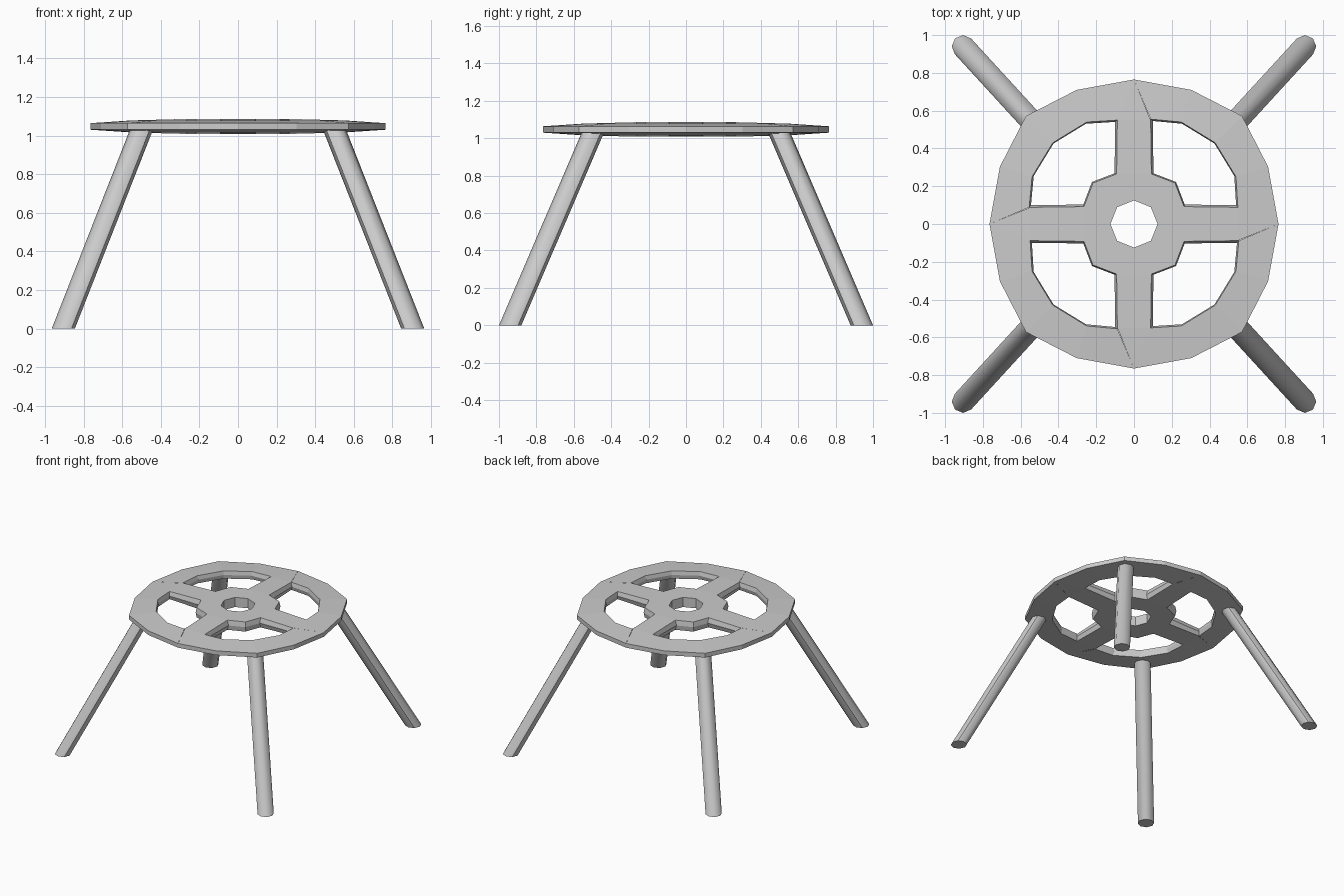
import bpy, bmesh, math
from mathutils import Matrix, Vector

if "Cube" in bpy.data.objects:
    bpy.data.objects.remove(bpy.data.objects["Cube"])


def finish(bm, name, smooth=None):
    bmesh.ops.remove_doubles(bm, verts=bm.verts, dist=0.0005)
    bmesh.ops.recalc_face_normals(bm, faces=bm.faces)
    me = bpy.data.meshes.new(name)
    bm.to_mesh(me)
    bm.free()
    ob = bpy.data.objects.new(name, me)
    bpy.context.collection.objects.link(ob)
    if smooth:
        bpy.ops.object.select_all(action='DESELECT')
        ob.select_set(True)
        bpy.context.view_layer.objects.active = ob
        bpy.ops.object.shade_smooth_by_angle(angle=math.radians(smooth))
    return ob


# Seat: one quarter of the plan, turned four times
outer = [(0.765, 0), (0.71, 0.303), (0.572, 0.572), (0.303, 0.71), (0, 0.765)]
slot = [(0.55, 0.088), (0.54, 0.25), (0.43, 0.43), (0.25, 0.54), (0.088, 0.555)]
hub = [(0.265, 0.092), (0.217, 0.217), (0.092, 0.265)]
bore = [(0.125, 0), (0.089, 0.089), (0, 0.125)]
MID = 1.047


def half_thickness(p):
    r = math.hypot(*p)
    if r > 0.7:
        return 0.017
    return 0.031 if r > 0.5 else 0.039


seat = bmesh.new()


def face(points):
    seat.faces.new([seat.verts.new(p) for p in points])


def mirror_y(p):
    return (p[0], -p[1])


plan = [(outer[i], outer[i + 1], slot[i + 1], slot[i]) for i in range(4)]
plan += [(outer[0], slot[0], mirror_y(slot[0])),
         (slot[0], hub[0], mirror_y(hub[0]), mirror_y(slot[0])),
         (hub[0], bore[0], mirror_y(hub[0])),
         (hub[0], hub[1], bore[1], bore[0]),
         (hub[1], hub[2], bore[2], bore[1])]
slot_loop = slot + hub[::-1]
centre = Vector((0.34, 0.34))

for k in range(4):
    c, s = [(1, 0), (0, 1), (-1, 0), (0, -1)][k]

    def at(p, side):
        h = half_thickness(p) * side
        return (c * p[0] - s * p[1], s * p[0] + c * p[1], MID + h)

    # Top and underside
    for side in (1, -1):
        for f in plan:
            face([at(p, side) for p in f])
    # Outer edge and centre bore
    for ring in (outer, bore):
        for a, b in zip(ring, ring[1:]):
            face([at(a, 1), at(b, 1), at(b, -1), at(a, -1)])
    # Slot walls, bulging slightly into the opening
    for a, b in zip(slot_loop, slot_loop[1:] + slot_loop[:1]):
        ma, mb = [at(Vector(p).lerp(centre, 0.045), 0) for p in (a, b)]
        for side in (1, -1):
            face([at(a, side), at(b, side), mb, ma])
finish(seat, "seat")

# Legs: slanted eight-sided rods with level ends
foot, top, radius = Vector((0.905, 0.94, 0)), Vector((0.5, 0.498, 1.03)), 0.06
for sx, xn in ((1, "right"), (-1, "left")):
    for sy, yn in ((1, "back"), (-1, "front")):
        bm = bmesh.new()
        rings = []
        for p in (foot, top):
            rings.append([bm.verts.new((sx * p.x + radius * math.cos(i * math.pi / 4),
                                        sy * p.y + radius * math.sin(i * math.pi / 4), p.z))
                          for i in range(8)])
        for i in range(8):
            j = (i + 1) % 8
            bm.faces.new((rings[0][i], rings[0][j], rings[1][j], rings[1][i]))
        for r in rings:
            bm.faces.new(r)
        finish(bm, f"{yn}_{xn}_leg", 50)
